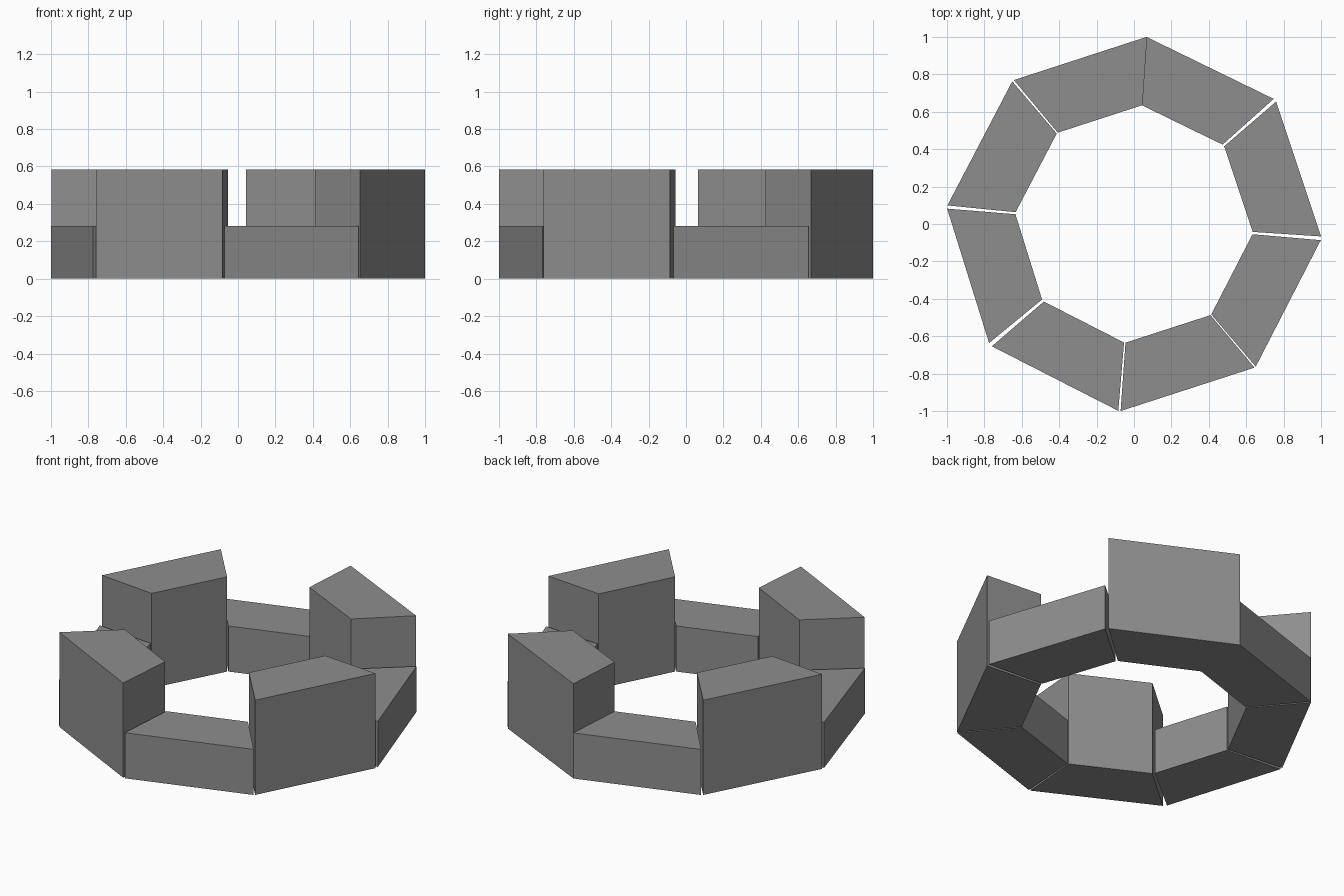
import bpy, bmesh
from math import radians, sin, cos

if "Cube" in bpy.data.objects:
    bpy.data.objects.remove(bpy.data.objects["Cube"])

R_OUT, R_IN = 1.0025, 0.636
TALL, LOW = 0.584, 0.281

# Dark grey stone
stone = bpy.data.materials.new("dark_grey")
stone.diffuse_color = (0.27, 0.27, 0.275, 1)
stone.use_nodes = True
stone.node_tree.nodes["Principled BSDF"].inputs["Base Color"].default_value = stone.diffuse_color


def ring_block(name, a0, a1, height):
    """Straight-sided ring segment between two angles, extruded upwards."""
    bm = bmesh.new()
    profile = [(R_OUT, a0), (R_IN, a0), (R_IN, a1), (R_OUT, a1)]
    verts = [bm.verts.new((r * cos(radians(a)), r * sin(radians(a)), 0)) for r, a in profile]
    base = bm.faces.new(verts)
    top = bmesh.ops.extrude_face_region(bm, geom=[base], use_keep_orig=True)
    moved = [g for g in top["geom"] if isinstance(g, bmesh.types.BMVert)]
    bmesh.ops.translate(bm, vec=(0, 0, height), verts=moved)
    bmesh.ops.recalc_face_normals(bm, faces=bm.faces)
    mesh = bpy.data.meshes.new(name)
    bm.to_mesh(mesh)
    bm.free()
    mesh.materials.append(stone)
    obj = bpy.data.objects.new(name, mesh)
    bpy.context.collection.objects.link(obj)
    return obj


# Eight blocks placed clockwise with slightly uneven gaps, alternating tall and low
blocks = [(86.15, 41.85), (40.75, -3.8), (-4.95, -49.5), (-50.0, -94.1),
          (-94.8, -139.3), (-140.6, -184.7), (-185.7, -229.5), (-230.15, -273.85)]
for i, (start, end) in enumerate(blocks):
    kind, height = ("low", LOW) if i % 2 else ("tall", TALL)
    ring_block(f"{kind}_block_{i // 2 + 1}", start, end, height)
